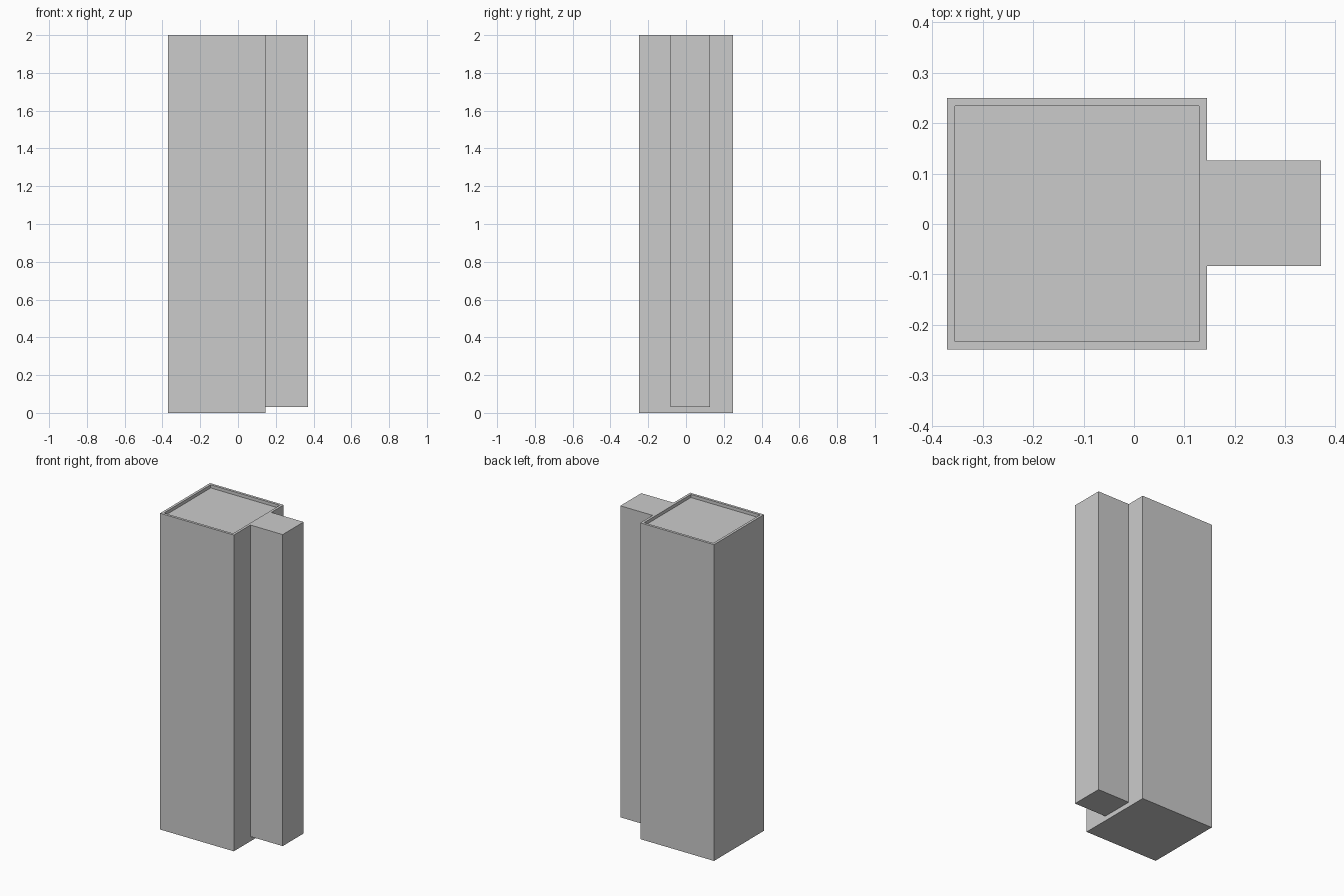
import bpy, bmesh

if "Cube" in bpy.data.objects:
    bpy.data.objects.remove(bpy.data.objects["Cube"])


def box(name, x0, x1, y0, y1, z0, z1):
    """Add a box object spanning the given limits and return it."""
    bm = bmesh.new()
    bmesh.ops.create_cube(bm, size=1)
    for v in bm.verts:
        v.co = (x1 if v.co.x > 0 else x0,
                y1 if v.co.y > 0 else y0,
                z1 if v.co.z > 0 else z0)
    mesh = bpy.data.meshes.new(name)
    bm.to_mesh(mesh)
    bm.free()
    obj = bpy.data.objects.new(name, mesh)
    bpy.context.collection.objects.link(obj)
    return obj


# Main tower, with a shallow roof sunk behind a parapet rim
tower = box("main_tower", -0.371, 0.145, -0.249, 0.25, 0, 2)
bm = bmesh.new()
bm.from_mesh(tower.data)
bm.normal_update()
roof = max(bm.faces, key=lambda f: f.normal.z)
bmesh.ops.inset_region(bm, faces=[roof], thickness=0.023)
bmesh.ops.inset_region(bm, faces=[roof], thickness=0.0)
bmesh.ops.translate(bm, verts=roof.verts[:], vec=(0, 0, -0.02))
bmesh.ops.recalc_face_normals(bm, faces=bm.faces[:])
bm.to_mesh(tower.data)
bm.free()

# Narrow side shaft, raised slightly off the ground
box("side_shaft", 0.145, 0.371, -0.083, 0.126, 0.03, 2)
